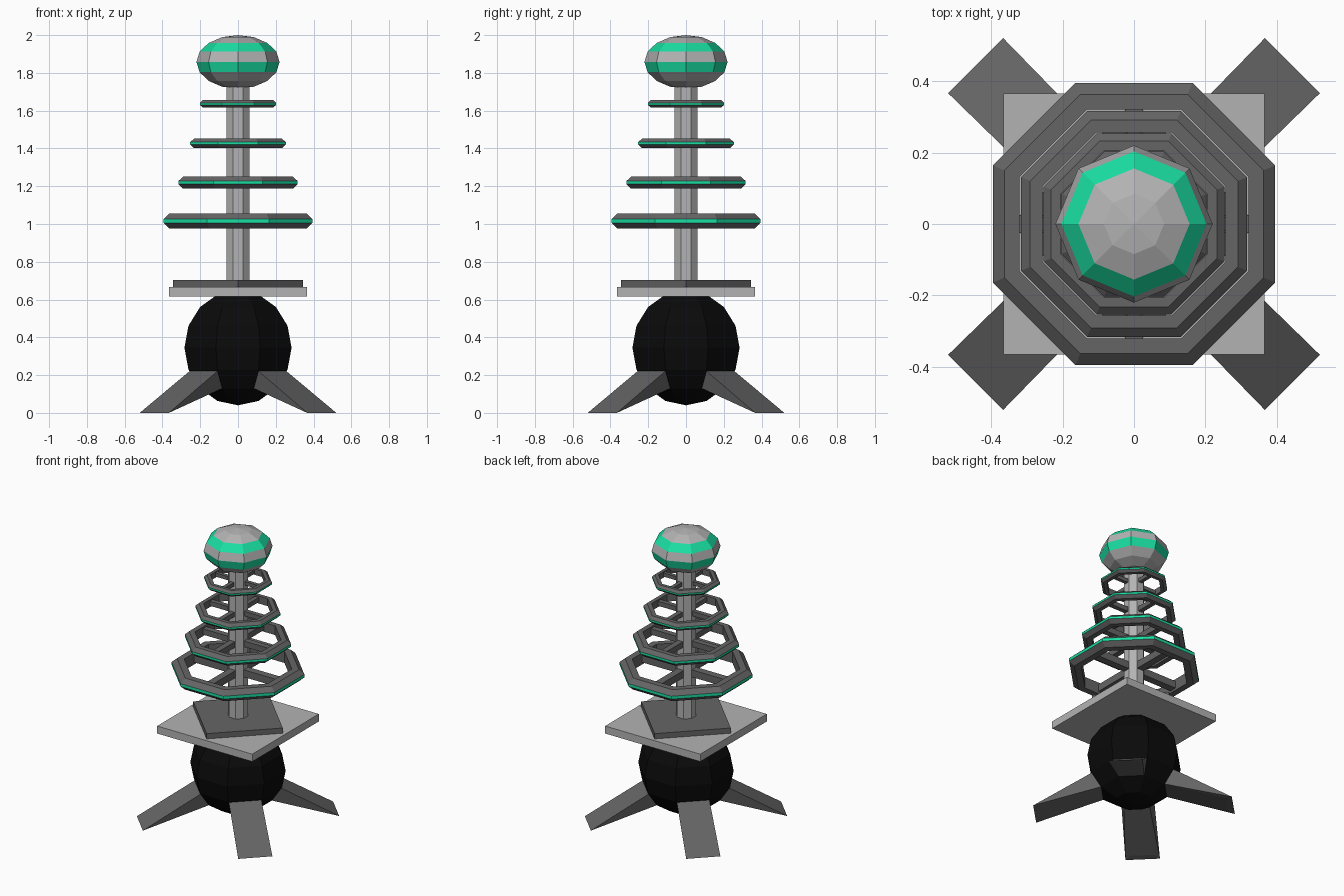
import bpy, bmesh, math
from mathutils import Matrix, Vector

if "Cube" in bpy.data.objects:
    bpy.data.objects.remove(bpy.data.objects["Cube"])

TURN = math.pi / 8
APO = math.cos(TURN)  # apothem of an octagon with unit radius


def mat(name, rgb):
    m = bpy.data.materials.new(name)
    m.diffuse_color = (*rgb, 1)
    m.use_nodes = True
    m.node_tree.nodes["Principled BSDF"].inputs["Base Color"].default_value = m.diffuse_color
    return m


DARK = mat("dark_grey", (0.13, 0.13, 0.13))
LIGHT = mat("light_grey", (0.45, 0.45, 0.45))
BLACK = mat("black", (0.003, 0.003, 0.003))
TEAL = mat("teal", (0.01, 0.73, 0.36))


def finish(name, bm, *mats):
    bmesh.ops.recalc_face_normals(bm, faces=bm.faces)
    me = bpy.data.meshes.new(name)
    bm.to_mesh(me)
    bm.free()
    for m in mats:
        me.materials.append(m)
    ob = bpy.data.objects.new(name, me)
    bpy.context.collection.objects.link(ob)
    return ob


def box(bm, size, centre, angle=0):
    mx = Matrix.Rotation(angle, 4, 'Z') @ Matrix.Translation(centre) @ Matrix.Diagonal((*size, 1))
    bmesh.ops.create_cube(bm, size=1, matrix=mx)


def sphere(bm, r, rz, z, turn):
    mx = Matrix.Translation((0, 0, z)) @ Matrix.Rotation(turn, 4, 'Z') @ Matrix.Diagonal((r, r, rz, 1))
    bmesh.ops.create_uvsphere(bm, u_segments=8, v_segments=8, radius=1, matrix=mx)


# Black round body
bm = bmesh.new()
sphere(bm, 0.307, 0.305, 0.345, TURN)
finish("body_ball", bm, BLACK)

# Four wedge legs, narrower underneath: (radius, half width, z) for each end
TOP = [(0.17, 0.103, 0.274), (0.627, 0.109, 0.0)]
UNDER = [(0.17, 0.08, 0.139), (0.59, 0.08, 0.008)]
for i in range(4):
    bm = bmesh.new()
    rot = Matrix.Rotation(math.pi / 4 + i * math.pi / 2, 3, 'Z')
    for r, w, z in TOP + UNDER:
        for s in (-1, 1):
            bm.verts.new(rot @ Vector((r, s * w, z)))
    bmesh.ops.convex_hull(bm, input=bm.verts)
    bmesh.ops.dissolve_limit(bm, angle_limit=0.01, verts=bm.verts, edges=bm.edges)
    finish(f"leg_{i + 1}", bm, DARK)

# Square platform and the diamond plate on top of it
bm = bmesh.new()
box(bm, (0.73, 0.73, 0.052), (0, 0, 0.641))
finish("platform", bm, LIGHT)
bm = bmesh.new()
side = 0.344 * math.sqrt(2)
box(bm, (side, side, 0.037), (0, 0, 0.685), math.pi / 4)
finish("diamond_plate", bm, DARK)

# Octagonal column
bm = bmesh.new()
bmesh.ops.create_cone(bm, cap_ends=True, segments=8, radius1=0.066, radius2=0.066, depth=1.09,
                      matrix=Matrix.Translation((0, 0, 1.235)) @ Matrix.Rotation(TURN, 4, 'Z'))
finish("column", bm, LIGHT)

# Four shrinking rings with a teal rim and crossed spokes
PROFILE = [(0.32, -0.04), (0.363, -0.04), (0.395, -0.01),
           (0.395, 0.01), (0.363, 0.04), (0.32, 0.04)]
for i, z in enumerate((1.016, 1.219, 1.427, 1.636)):
    k = 0.8 ** i
    bm = bmesh.new()
    loops = []
    for s in range(8):
        a = TURN + s * math.pi / 4
        loops.append([bm.verts.new((r * k / APO * math.cos(a), r * k / APO * math.sin(a), z + h * k))
                      for r, h in PROFILE])
    n = len(PROFILE)
    for s in range(8):
        p, q = loops[s], loops[(s + 1) % 8]
        for j in range(n):
            f = bm.faces.new((p[j], q[j], q[(j + 1) % n], p[(j + 1) % n]))
            f.material_index = int(j == 2)
    finish(f"ring_{i + 1}", bm, DARK, TEAL)
    bm = bmesh.new()
    for angle in (0, math.pi / 2):
        box(bm, (0.66 * k, 0.05 * k, 0.05 * k), (0, 0, z), angle)
    finish(f"ring_spokes_{i + 1}", bm, DARK)

# Striped top ball
bm = bmesh.new()
sphere(bm, 0.22, 0.142, 1.858, 0)
for f in bm.faces:
    h = f.calc_center_median().z - 1.858
    f.material_index = int(0.055 < h < 0.09 or -0.05 < h < 0)
finish("top_ball", bm, LIGHT, TEAL)
